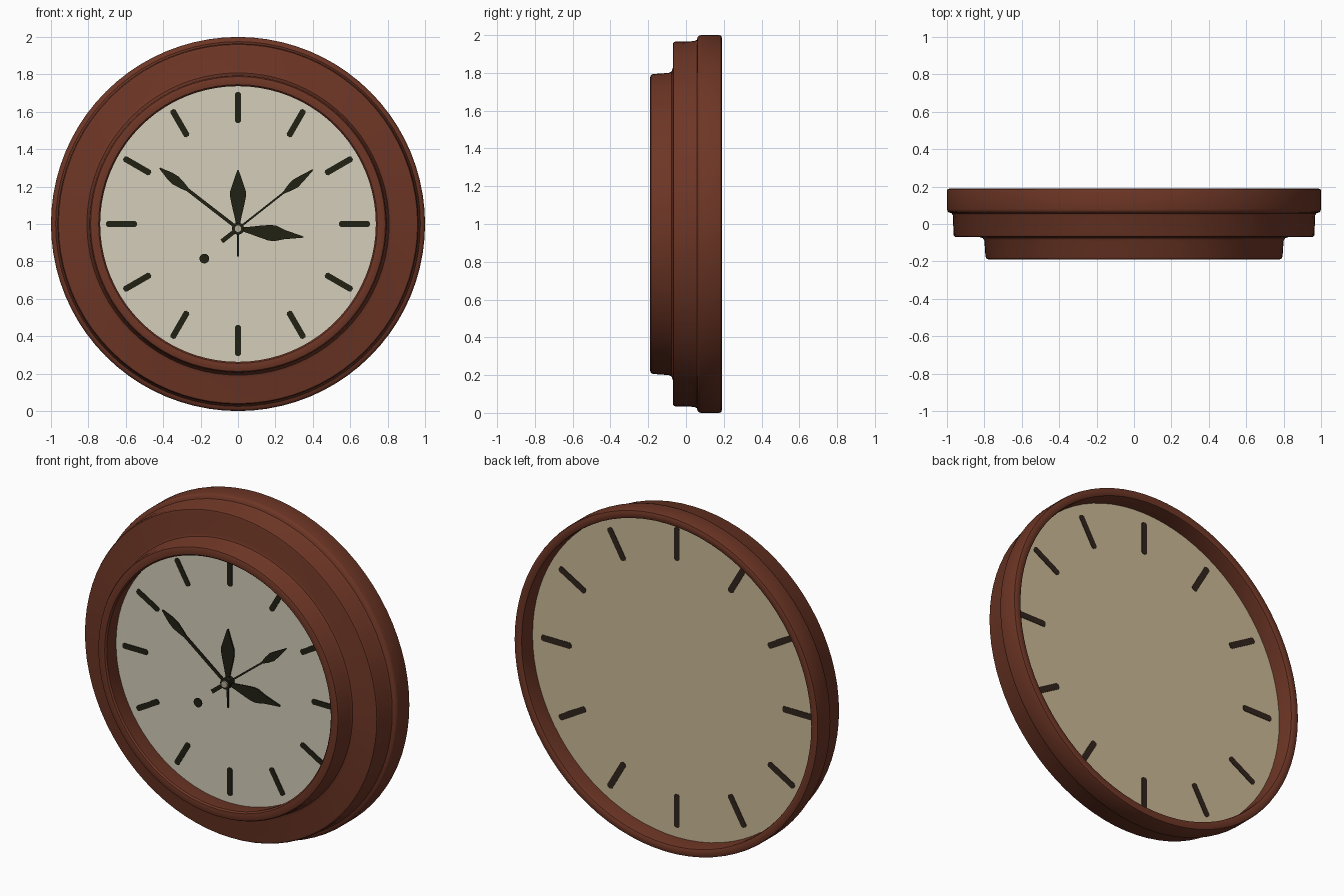
import bpy, bmesh, math

if "Cube" in bpy.data.objects:
    bpy.data.objects.remove(bpy.data.objects["Cube"])

def material(name, rgb):
    m = bpy.data.materials.new(name)
    m.diffuse_color = (*rgb, 1)
    m.use_nodes = True
    m.node_tree.nodes["Principled BSDF"].inputs["Base Color"].default_value = m.diffuse_color
    return m

WOOD = material("red_brown_wood", (0.155, 0.037, 0.019))
CREAM = material("cream_dial", (0.66, 0.61, 0.49))
TAN = material("tan_back", (0.60, 0.49, 0.31))
DARK = material("dark_marks", (0.015, 0.015, 0.007))
DARK_BACK = material("dark_brown_back_marks", (0.03, 0.017, 0.012))
PIN = material("pale_pin", (0.45, 0.40, 0.30))
CZ = 1.0       # dial centre height
PIVOT = 0.975  # hand pivot height

def finish(name, bm, mat, smooth=None):
    bmesh.ops.recalc_face_normals(bm, faces=bm.faces)
    me = bpy.data.meshes.new(name)
    bm.to_mesh(me)
    bm.free()
    me.materials.append(mat)
    ob = bpy.data.objects.new(name, me)
    bpy.context.collection.objects.link(ob)
    if smooth:
        bpy.ops.object.select_all(action='DESELECT')
        ob.select_set(True)
        bpy.context.view_layer.objects.active = ob
        bpy.ops.object.shade_smooth_by_angle(angle=math.radians(smooth))
    return ob

def plates(name, outlines, y0, y1, mat):
    """Extrude (x, z) outlines between two depths."""
    bm = bmesh.new()
    for pts in outlines:
        a = [bm.verts.new((x, y0, z)) for x, z in pts]
        b = [bm.verts.new((x, y1, z)) for x, z in pts]
        bm.faces.new(a)
        bm.faces.new(b[::-1])
        for i in range(len(pts)):
            j = (i + 1) % len(pts)
            bm.faces.new((a[i], b[i], b[j], a[j]))
    return finish(name, bm, mat)

def circle(r, n, x=0, z=CZ):
    return [(x + r * math.cos(2 * math.pi * i / n), z + r * math.sin(2 * math.pi * i / n)) for i in range(n)]

def along(sections, angle, z):
    """Mirror (distance, half width) sections about a ray from the centre."""
    c, s = math.cos(angle), math.sin(angle)
    pts = sections + [(t, -w) for t, w in reversed(sections)]
    return [(t * c - w * s, z + t * s + w * c) for t, w in pts]

# stepped round frame, spun from a closed (radius, depth) profile
profile = [(0.75, -0.07), (0.737, -0.165), (0.737, -0.18), (0.745, -0.189), (0.755, -0.19),
           (0.775, -0.19), (0.788, -0.186), (0.794, -0.175), (0.800, -0.09), (0.808, -0.076),
           (0.825, -0.07), (0.95, -0.07), (0.96, -0.067), (0.965, -0.058), (0.968, 0.045),
           (0.975, 0.057), (0.99, 0.062), (0.997, 0.068), (1.0, 0.08), (1.0, 0.175),
           (0.997, 0.186), (0.985, 0.19), (0.965, 0.19), (0.953, 0.184), (0.95, 0.17), (0.95, 0.08)]
N = 80
bm = bmesh.new()
rings = []
for i in range(N):
    a = 2 * math.pi * i / N
    rings.append([bm.verts.new((r * math.cos(a), y, CZ + r * math.sin(a))) for r, y in profile])
for i in range(N):
    p, q = rings[i], rings[(i + 1) % N]
    for k in range(len(profile)):
        m = (k + 1) % len(profile)
        bm.faces.new((p[k], p[m], q[m], q[k]))
finish("frame", bm, WOOD, 40)

# dial and back board
plates("dial", [circle(0.752, N)], -0.076, -0.066, CREAM)
plates("back_board", [circle(0.952, N)], 0.076, 0.085, TAN)

# twelve marks on each side
def marks(r0, r1, w):
    e = w * 0.5
    sec = [(r0, e), (r0 + e, w), (r1 - e, w), (r1, e)]
    return [along(sec, math.radians(30 * i), CZ) for i in range(12)]

plates("hour_marks", marks(0.54, 0.705, 0.016), -0.080, -0.075, DARK)
plates("back_marks", marks(0.695, 0.892, 0.018), 0.084, 0.088, DARK_BACK)

# hands
def hand(name, x, z, sections, y):
    ang = math.atan2(z - PIVOT, x)
    plates(name, [along(sections, ang, PIVOT)], y - 0.004, y + 0.004, DARK)

broad = [(0.03, 0.012), (0.07, 0.02), (0.12, 0.032), (0.17, 0.042), (0.20, 0.042), (0.25, 0.025)]
hand("alarm_hand", 0, 1.29, [(-0.15, 0.004), (0.02, 0.006)] + broad + [(0.315, 0.003)], -0.095)
hand("hour_hand", 0.35, 0.93, [(-0.03, 0.01)] + broad + [(0.353, 0.003)], -0.103)
hand("minute_hand", -0.42, 1.30, [(-0.03, 0.009), (0.34, 0.009), (0.37, 0.017), (0.42, 0.026),
                                  (0.46, 0.022), (0.53, 0.003)], -0.111)
hand("second_hand", 0.40, 1.29, [(-0.11, 0.012), (-0.01, 0.011), (0.02, 0.005), (0.31, 0.005),
                                 (0.35, 0.017), (0.39, 0.024), (0.43, 0.018), (0.51, 0.003)], -0.119)
plates("counterweight", [circle(0.026, 16, -0.18, 0.815)], -0.123, -0.115, DARK)

# centre spindle and pin
plates("spindle", [circle(0.032, 20, 0, PIVOT)], -0.122, -0.07, DARK)
plates("centre_pin", [circle(0.02, 16, 0, PIVOT)], -0.132, -0.12, PIN)
